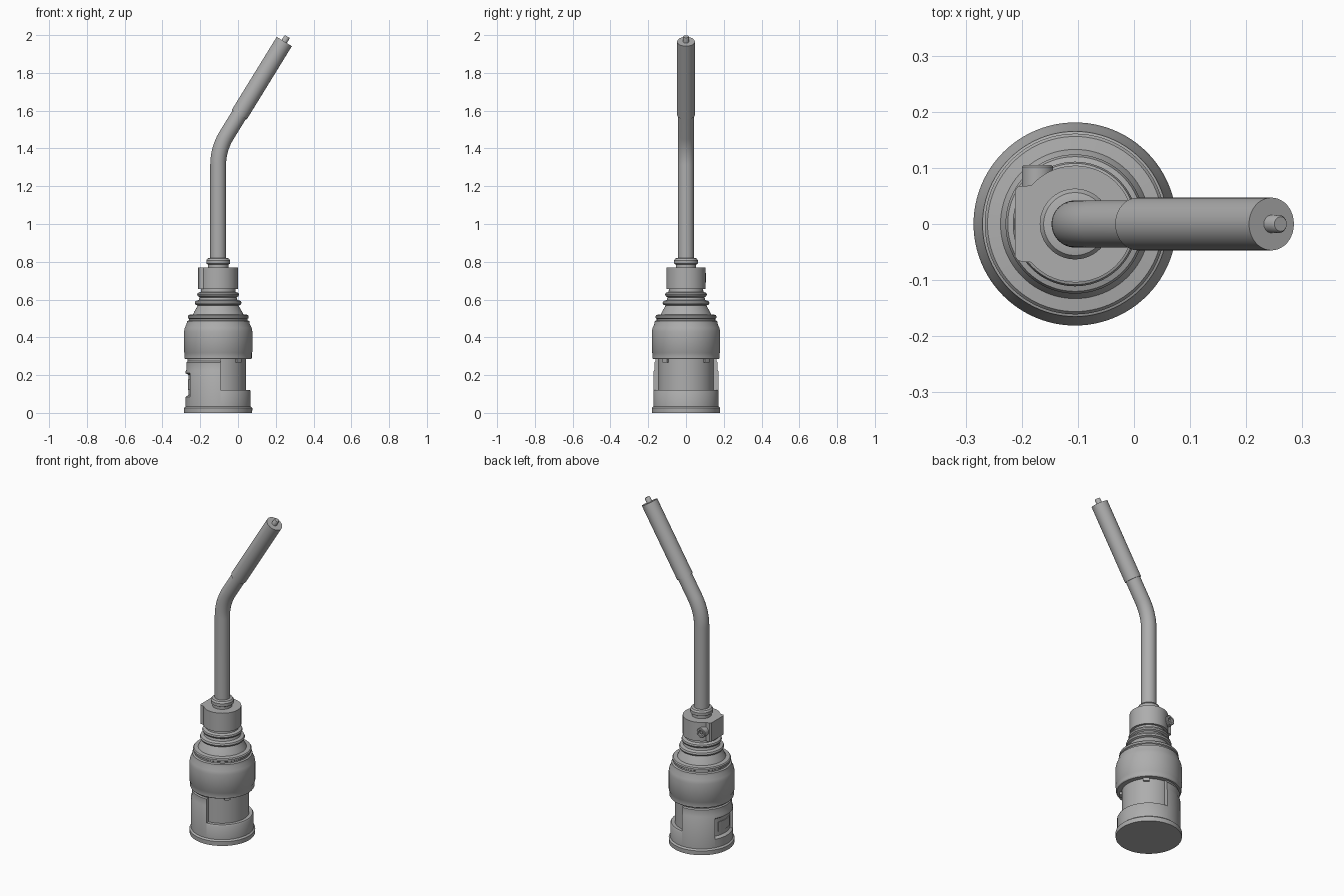
import bpy, bmesh, math
from mathutils import Vector

cube = bpy.data.objects.get("Cube")
if cube:
    bpy.data.objects.remove(cube, do_unlink=True)

AXIS = -0.105  # x of the upright body axis

grey = bpy.data.materials.new("plain grey")
grey.use_nodes = True
GREY = (0.42, 0.42, 0.42, 1)
grey.diffuse_color = GREY
grey.node_tree.nodes["Principled BSDF"].inputs["Base Color"].default_value = GREY


def finish(name, bm):
    """Turn a bmesh into a smooth-shaded object with sharp corners."""
    bmesh.ops.remove_doubles(bm, verts=bm.verts, dist=1e-5)
    bmesh.ops.recalc_face_normals(bm, faces=bm.faces)
    mesh = bpy.data.meshes.new(name)
    bm.to_mesh(mesh)
    bm.free()
    mesh.materials.append(grey)
    ob = bpy.data.objects.new(name, mesh)
    bpy.context.collection.objects.link(ob)
    bpy.ops.object.select_all(action='DESELECT')
    ob.select_set(True)
    bpy.context.view_layer.objects.active = ob
    bpy.ops.object.shade_smooth_by_angle(angle=math.radians(32))
    return ob


def lathe(name, profile, start=0, end=360):
    """Turn a (radius, z) profile about the body axis, fully or as a sector."""
    bm = bmesh.new()
    full = end - start == 360
    steps = max(4, round((end - start) / 3.75))
    rings = []
    for i in range(steps if full else steps + 1):
        a = math.radians(start + (end - start) * i / steps)
        rings.append([bm.verts.new((AXIS + r * math.cos(a), r * math.sin(a), z))
                      for r, z in profile])
    n = len(profile)
    for i in range(steps):
        p, q = rings[i], rings[(i + 1) % len(rings)]
        for j in range(n):
            k = (j + 1) % n
            if profile[j][0] or profile[k][0]:
                bm.faces.new((p[j], p[k], q[k], q[j]))
    if not full:
        bm.faces.new(rings[0])
        bm.faces.new(rings[-1])
    return finish(name, bm)


def tube(name, stations, across, sides=40):
    """Skin round sections: stations are (centre, radius, section normal)."""
    bm = bmesh.new()
    rings = []
    for centre, radius, direction in stations:
        v = direction.cross(across).normalized()
        rings.append([bm.verts.new(centre + radius * (across * math.cos(t) + v * math.sin(t)))
                      for t in (math.tau * s / sides for s in range(sides))])
    for p, q in zip(rings, rings[1:]):
        for s in range(sides):
            t = (s + 1) % sides
            bm.faces.new((p[s], p[t], q[t], q[s]))
    bm.faces.new(rings[0])
    bm.faces.new(rings[-1])
    return finish(name, bm)


# Base flange and inner core
lathe("base_core", [(0, 0), (.18, 0), (.181, .026), (.172, .034), (.147, .034),
                    (.147, .29), (0, .29)])

# Low lip below the open slot, and the outer wall around the other half
lathe("slot_lip", [(.14, .03), (.172, .03), (.172, .114), (.167, .122), (.14, .122)], -86, 86)
wall = [(.14, .03), (.172, .03), (.172, .22), (.168, .228), (.168, .268),
        (.162, .274), (.162, .29), (.14, .29)]
lathe("wall_back", wall, 86, 150)
lathe("wall_front", wall, 210, 274)
window = [(.156, .2), (.156, .095)]
lathe("wall_window", wall[:1] + [(.172, .03), (.172, .085)] + window[::-1]
      + [(.172, .21)] + wall[2:], 150, 210)
lathe("window_plate", [(.15, .12), (.16, .12), (.16, .178), (.15, .178)], 160, 200)

# Small stop tabs at the top of the slot
for i, angle in enumerate((-45, 45)):
    lathe(f"slot_tab_{i + 1}", [(.14, .266), (.16, .266), (.16, .29), (.14, .29)],
          angle - 6, angle + 6)

# Collar with stepped shoulder and bellows neck
lathe("collar_and_bellows", [
    (0, .284), (.174, .284), (.178, .29), (.178, .317), (.181, .322), (.181, .43),
    (.177, .45), (.167, .472), (.165, .486), (.155, .49), (.155, .498), (.161, .502),
    (.161, .513), (.156, .519), (.133, .522), (.127, .535), (.108, .568), (.12, .573),
    (.124, .582), (.12, .592), (.102, .598), (.098, .612), (.108, .618), (.111, .626),
    (.108, .635), (.092, .641), (.09, .66), (0, .66)])

# Clamp head: round barrel with a squared block on its right side
bm = bmesh.new()
outline = [(AXIS + .104 * math.cos(a), .104 * math.sin(a))
           for a in (math.radians(-139 + 278 * i / 64) for i in range(65))]
outline += [(-.206, .068), (-.212, .06), (-.212, -.058), (-.206, -.066)]
low, high = ([bm.verts.new((x, y, z)) for x, y in outline] for z in (.656, .77))
bm.faces.new(low)
bm.faces.new(high)
for i in range(len(outline)):
    j = (i + 1) % len(outline)
    bm.faces.new((low[i], low[j], high[j], high[i]))
finish("clamp_head", bm)

# Clamp screw lug with a sunken socket
X, Y = Vector((1, 0, 0)), Vector((0, 1, 0))
tube("screw_lug", [(Vector((-.172, y, .715)), r, Y) for r, y in
                   ((.028, .03), (.028, .102), (.025, .105), (.016, .105), (.016, .092))], X)
tube("screw_head", [(Vector((-.172, y, .715)), .009, Y) for y in (.085, .099)], X, 6)

# Grommet where the pipe leaves the head
lathe("grommet", [(0, .765), (.054, .765), (.054, .785), (.063, .79), (.063, .808),
                  (.056, .818), (.043, .821), (0, .821)])

# Bent pipe: straight rise, arc, straight lean
lean = math.atan2(.24, .39)
way = Vector((math.sin(lean), 0, math.cos(lean)))
tip = Vector((.245, 0, 1.966))
corner_z = tip.z - (tip.x - AXIS) / math.tan(lean)
bend = .3
arc_z = corner_z - bend * math.tan(lean / 2)
stations = [(Vector((AXIS, 0, .8)), .042, Vector((0, 0, 1)))]
for i in range(17):
    a = lean * i / 16
    stations.append((Vector((AXIS + bend * (1 - math.cos(a)), 0, arc_z + bend * math.sin(a))),
                     .042, Vector((math.sin(a), 0, math.cos(a)))))
stations.append((tip - way * .4, .042, way))
tube("bent_pipe", stations, Y)

# Sleeve on the pipe end and the pin in its tip
tube("tip_sleeve", [(tip - way * .455, .047, way), (tip, .047, way)], Y)
tube("tip_pin", [(tip - way * .02, .016, way), (tip + way * .026, .016, way),
                 (tip + way * .031, .013, way)], Y, 24)
